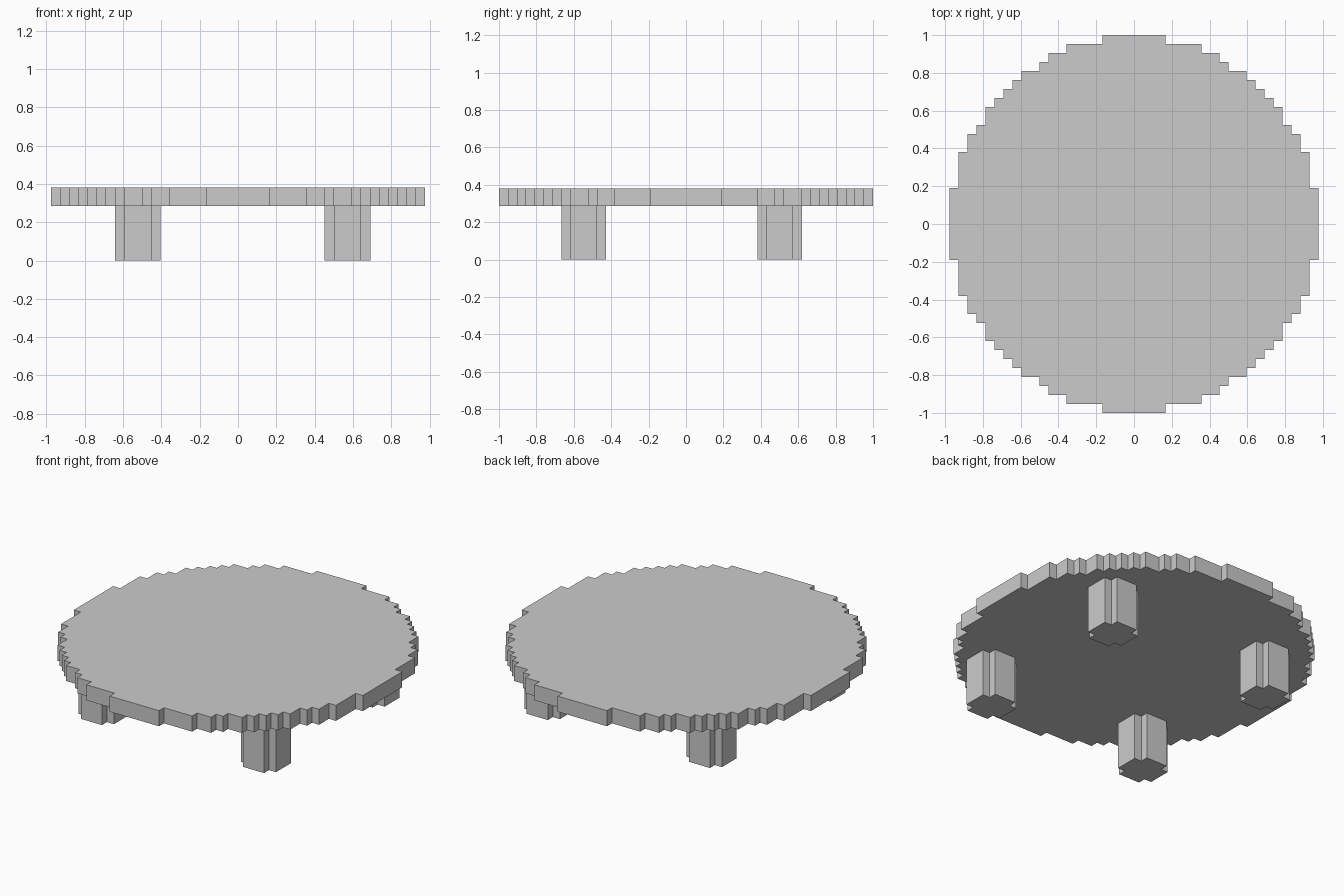
import bpy
import bmesh

CELL = 2 / 42          # size of one block
LEG_TOP = 6            # heights in blocks
TABLE_TOP = 8

cube = bpy.data.objects.get("Cube")
if cube:
    bpy.data.objects.remove(cube, do_unlink=True)


def stepped_outline(steps):
    """Mirror a quarter staircase of (half width, upper y) steps into a closed outline."""
    quarter = []
    for i, (x, y) in enumerate(steps):
        quarter.append((x, y))
        if i + 1 < len(steps):
            quarter.append((steps[i + 1][0], y))
    half = quarter + [(-x, y) for x, y in reversed(quarter)]
    return half + [(-x, -y) for x, y in half]


def stepped_prism(name, steps, bottom, top, centre=(0, 0)):
    """Extrude a stepped outline upwards, with all sizes given in blocks."""
    bm = bmesh.new()
    verts = [bm.verts.new((x * CELL, y * CELL, 0)) for x, y in stepped_outline(steps)]
    base = bm.faces.new(verts)
    extruded = bmesh.ops.extrude_face_region(bm, geom=[base], use_keep_orig=True)
    upper = [v for v in extruded["geom"] if isinstance(v, bmesh.types.BMVert)]
    bmesh.ops.translate(bm, verts=upper, vec=(0, 0, (top - bottom) * CELL))
    bmesh.ops.recalc_face_normals(bm, faces=bm.faces)
    mesh = bpy.data.meshes.new(name)
    bm.to_mesh(mesh)
    bm.free()
    obj = bpy.data.objects.new(name, mesh)
    obj.location = (centre[0] * CELL, centre[1] * CELL, bottom * CELL)
    bpy.context.collection.objects.link(obj)
    return obj


# Round table top with a blocky rim
rim_steps = [(20.5, 4), (19.5, 8), (18.5, 10), (17.5, 11), (16.5, 13),
             (15.5, 14), (14.5, 15), (13.5, 16), (12.5, 17), (10.5, 18),
             (9.5, 19), (7.5, 20), (3.5, 21)]
stepped_prism("table_top", rim_steps, LEG_TOP, TABLE_TOP)

# Four legs with notched corners, set slightly off centre on the block grid
leg_steps = [(2.5, 1.5), (1.5, 2.5)]
for side, x in (("right", -11), ("left", 12)):
    for end, y in (("front", -11.5), ("back", 10.5)):
        stepped_prism(f"{end}_{side}_leg", leg_steps, 0, LEG_TOP, (x, y))
